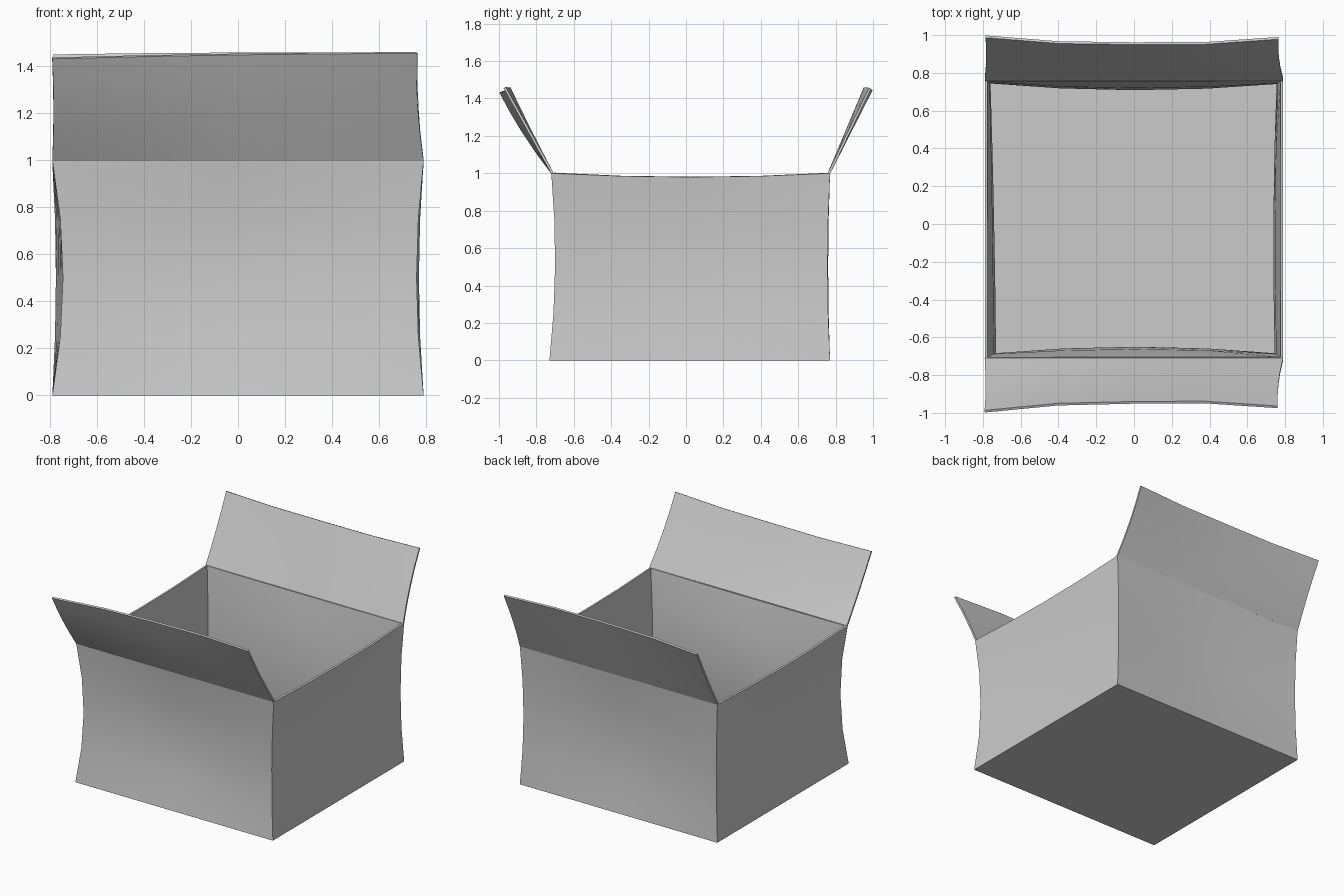
import bpy, bmesh
from mathutils import Vector

if "Cube" in bpy.data.objects:
    bpy.data.objects.remove(bpy.data.objects["Cube"])

N = 4          # segments per panel
THICK = 0.015  # cardboard thickness


def arch(t):
    return 4 * t * (1 - t)


def finish(name, bm, thick):
    bmesh.ops.remove_doubles(bm, verts=bm.verts, dist=1e-5)
    bm.normal_update()
    me = bpy.data.meshes.new(name)
    bm.to_mesh(me)
    bm.free()
    ob = bpy.data.objects.new(name, me)
    bpy.context.collection.objects.link(ob)
    mod = ob.modifiers.new("thickness", 'SOLIDIFY')
    mod.thickness = thick
    mod.offset = -1
    mod.use_even_offset = True
    bpy.ops.object.select_all(action='DESELECT')
    ob.select_set(True)
    bpy.context.view_layer.objects.active = ob
    bpy.ops.object.modifier_apply(modifier=mod.name)
    bpy.ops.object.shade_smooth_by_angle(angle=0.6)
    return ob


def panel(bm, point):
    """Grid of quads from point(u, v)."""
    g = [[bm.verts.new(point(i / N, j / N)) for i in range(N + 1)] for j in range(N + 1)]
    for j in range(N):
        for i in range(N):
            bm.faces.new((g[j][i], g[j][i + 1], g[j + 1][i + 1], g[j + 1][i]))


# Open box: corners as (bottom, top, pinch at half height), counter-clockwise
corners = [((-.79, -.73), (-.79, -.72), (.045, .025)),
           ((.79, -.73), (.79, -.72), (-.03, .025)),
           ((.79, .77), (.79, .77), (-.02, -.013)),
           ((-.79, .77), (-.79, .77), (.015, -.01))]
# Extra inward bulge and top-edge sag of each wall: front, right, back, left
walls = [((0, .035), .003), ((-.012, 0), .02), ((0, -.035), .003), ((.004, 0), .02)]


def corner(k, v):
    b, t, p = (Vector(c) for c in corners[k % 4])
    return b.lerp(t, v) + p * arch(v)


box = bmesh.new()
for k, (bulge, sag) in enumerate(walls):
    def wall_point(u, v, k=k, bulge=bulge, sag=sag):
        p = corner(k, v).lerp(corner(k + 1, v), u) + Vector(bulge) * arch(u) * arch(v)
        return (p.x, p.y, v - sag * v * arch(u))
    panel(box, wall_point)
bmesh.ops.remove_doubles(box, verts=box.verts, dist=1e-5)
# Floor
rim = [e for e in box.edges if all(v.co.z < 1e-4 for v in e.verts)]
bmesh.ops.contextual_create(box, geom=rim)
bmesh.ops.recalc_face_normals(box, faces=box.faces)
finish("box_body", box, THICK)


# Flaps: hinge ends, free edge ends, inward bow of the free edge, crease of left end
def flap(name, h0, h1, e0, e1, bow, crease):
    h0, h1, e0, e1 = map(Vector, (h0, h1, e0, e1))
    left_is_start = h0.x < h1.x

    def point(u, v):
        p = h0.lerp(e0, v).lerp(h1.lerp(e1, v), u)
        p.y += bow * v * min(1, arch(u) * 1.2)
        left = 1 - u if left_is_start else u
        p.y += crease * left * arch(v)
        p.x += (.005 * left - .01 * (1 - left)) * arch(v)
        p.z += .005 * v * arch(u)
        return p
    bm = bmesh.new()
    panel(bm, point)
    finish(name, bm, .013)


flap("front_flap", (-.79, -.72, .997), (.79, -.72, .997),
     (-.79, -.998, 1.432), (.76, -.975, 1.455), .035, -.015)
flap("back_flap", (.79, .77, .997), (-.79, .77, .997),
     (.765, .99, 1.452), (-.785, .998, 1.445), -.032, 0)
